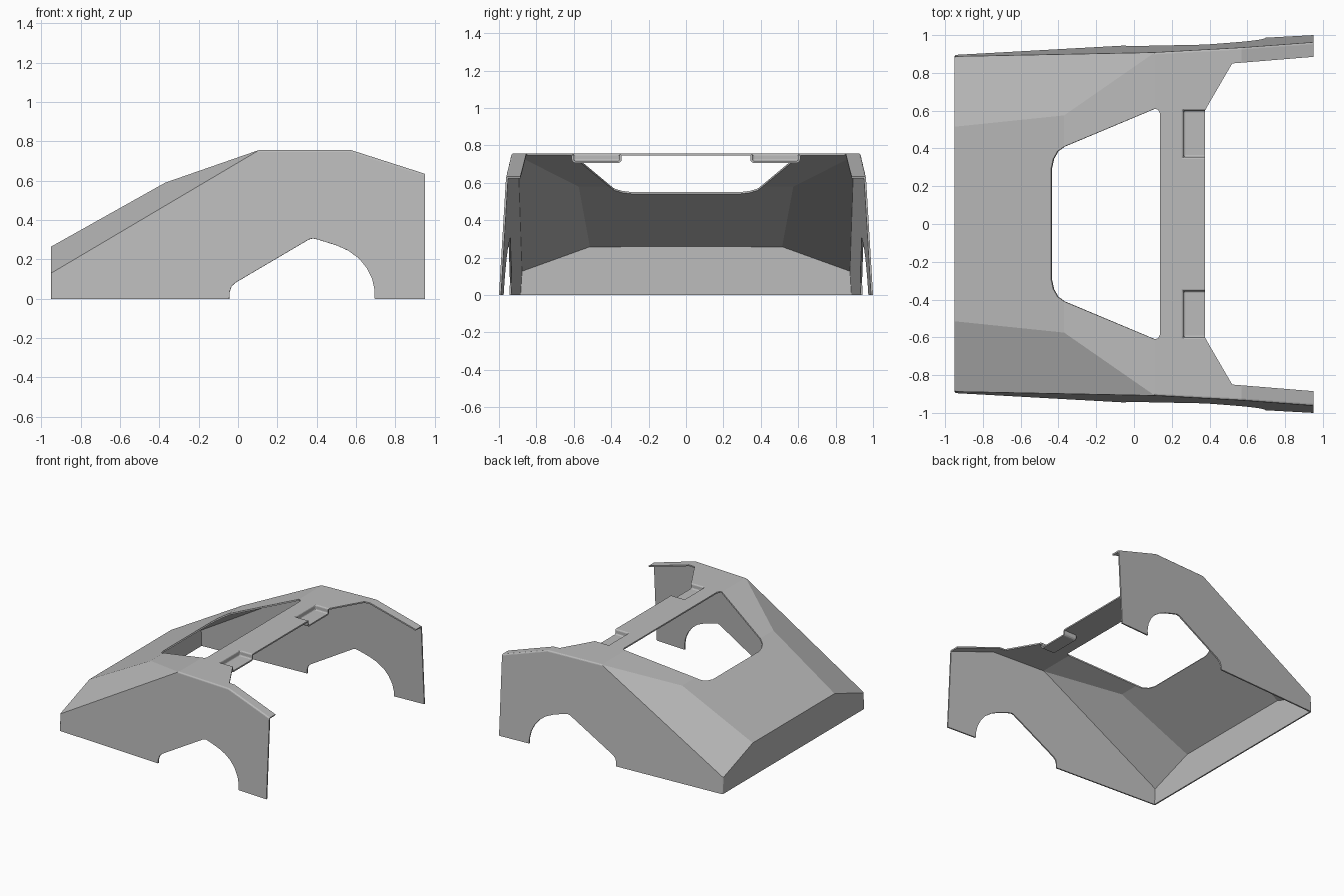
import bpy
import bmesh

if "Cube" in bpy.data.objects:
    bpy.data.objects.remove(bpy.data.objects["Cube"], do_unlink=True)

grey = bpy.data.materials.new("light grey")
grey.use_nodes = True
grey.diffuse_color = (0.5, 0.5, 0.5, 1)
grey.node_tree.nodes["Principled BSDF"].inputs["Base Color"].default_value = (0.5, 0.5, 0.5, 1)

# Main stations along the body
NOSE, FOLD, CREST, BEND, TAIL = -0.95, -0.37, 0.11, 0.57, 0.95
PROFILE = [(NOSE, 0.265), (FOLD, 0.59), (CREST, 0.757), (BEND, 0.757), (TAIL, 0.635)]


def top(x, y):
    """Point on the upper skin above (x, y)."""
    for (x0, z0), (x1, z1) in zip(PROFILE, PROFILE[1:]):
        if x <= x1:
            return (x, y, z0 + (z1 - z0) * (x - x0) / (x1 - x0))
    return (x, y, PROFILE[-1][1])


def side(x, z):
    """Point on the leaning, flared side wall."""
    return (x, 0.9475 + 0.0553 * x - 0.06 * z, z)


bm = bmesh.new()


def panel(points):
    return bm.faces.new([bm.verts.new(p) for p in points])


# Shared corners
nose_mid, nose_in = top(NOSE, 0), top(NOSE, 0.515)
nose_out = side(NOSE, 0.13)
fold_out = top(FOLD, 0.575)
crest_out, bend_out, tail_out = side(CREST, 0.757), side(BEND, 0.757), side(TAIL, 0.635)
bend_in, tail_in = top(BEND, 0.854), top(TAIL, 0.885)

# Nose plate
panel([(NOSE, 0, 0), side(NOSE, 0), nose_out, nose_in, nose_mid])

# Sloping hood with the front part of the window opening
window_front = [(FOLD, 0.41), (-0.405, 0.385), (-0.428, 0.345), (-0.44, 0.29), (-0.44, 0)]
panel([nose_mid, nose_in, fold_out] + [top(*p) for p in window_front])

# Slanted shoulder, then the strip beside the window
panel([nose_in, nose_out, crest_out, fold_out])
panel([top(FOLD, 0.41), fold_out, crest_out, top(CREST, 0.61)])

# Roof with the rear cutout and a notch for the recess
X0, X1, Y0, Y1, FLOOR = 0.262, 0.375, 0.355, 0.6, 0.717
inner = [(0.52, 0.85), (0.395, 0.635), (0.382, 0.61), (X1, Y1), (X0, Y1), (X0, Y0),
         (X1, Y0), (X1, 0), (0.137, 0), (0.137, 0.585), (0.128, 0.605), (CREST, 0.61)]
panel([crest_out, bend_out, bend_in] + [top(*p) for p in inner])

# Recessed tray, open to the rear
tray = [(X1, Y1), (X0, Y1), (X0, Y0), (X1, Y0)]
panel([(x, y, FLOOR) for x, y in tray])
for a, b in zip(tray, tray[1:]):
    panel([top(*a), top(*b), (*b, FLOOR), (*a, FLOOR)])

# Drooping tail strip
panel([bend_out, tail_out, tail_in, bend_in])

# Side wall with the wheel opening
arch = [(0.695, 0), (0.694, 0.045), (0.682, 0.10), (0.655, 0.155), (0.615, 0.205),
        (0.56, 0.245), (0.50, 0.272), (0.40, 0.303), (0.38, 0.307), (0.36, 0.302),
        (-0.012, 0.083), (-0.033, 0.064), (-0.043, 0.035), (-0.045, 0)]
panel([side(NOSE, 0), nose_out, crest_out, bend_out, tail_out, side(TAIL, 0)]
      + [side(*p) for p in arch])

# Weld the panels into one skin facing outward
bmesh.ops.remove_doubles(bm, verts=bm.verts, dist=0.0005)
bmesh.ops.recalc_face_normals(bm, faces=bm.faces)
bm.normal_update()
roof = max(bm.faces, key=lambda f: abs(f.normal.z) * f.calc_area())
if roof.normal.z < 0:
    bmesh.ops.reverse_faces(bm, faces=bm.faces)

mesh = bpy.data.meshes.new("body_shell")
bm.to_mesh(mesh)
bm.free()
mesh.materials.append(grey)
shell = bpy.data.objects.new("body_shell", mesh)
bpy.context.collection.objects.link(shell)

# Other half, softened right-angle edges and sheet thickness
mirror = shell.modifiers.new("mirror", "MIRROR")
mirror.use_axis = (False, True, False)
mirror.use_clip = True
bevel = shell.modifiers.new("edge_rounding", "BEVEL")
bevel.width = 0.012
bevel.segments = 3
bevel.limit_method = 'ANGLE'
bevel.angle_limit = 1.3
solid = shell.modifiers.new("sheet", "SOLIDIFY")
solid.thickness = 0.011
solid.offset = -1
solid.use_even_offset = True
